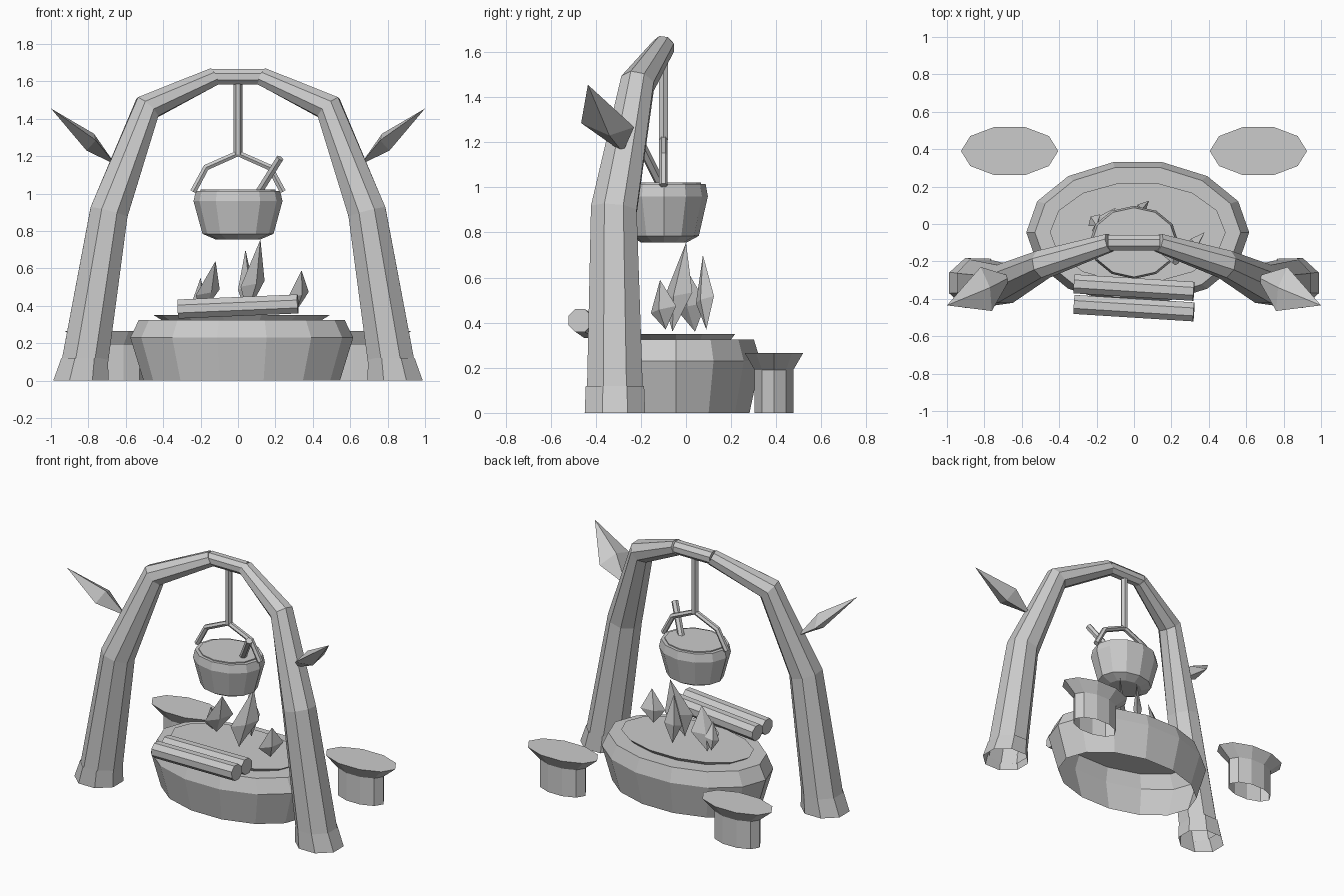
import bpy, bmesh, math
from mathutils import Vector

cube = bpy.data.objects.get("Cube")
if cube:
    bpy.data.objects.remove(cube, do_unlink=True)

GREY = (0.6, 0.6, 0.6, 1)
mat = bpy.data.materials.new("plain grey")
mat.use_nodes = True
mat.diffuse_color = GREY
mat.node_tree.nodes["Principled BSDF"].inputs["Base Color"].default_value = GREY


def finish(name, bm):
    bmesh.ops.recalc_face_normals(bm, faces=bm.faces)
    mesh = bpy.data.meshes.new(name)
    bm.to_mesh(mesh)
    bm.free()
    mesh.materials.append(mat)
    obj = bpy.data.objects.new(name, mesh)
    bpy.context.collection.objects.link(obj)
    return obj


def skin(name, rings, cap_start, cap_end):
    """Join rings of points into a shell."""
    bm = bmesh.new()
    loops = [[bm.verts.new(p) for p in ring] for ring in rings]
    n = len(loops[0])
    for a, b in zip(loops, loops[1:]):
        for i in range(n):
            j = (i + 1) % n
            bm.faces.new((a[i], a[j], b[j], b[i]))
    if cap_start:
        bm.faces.new(loops[0])
    if cap_end:
        bm.faces.new(loops[-1])
    return finish(name, bm)


def turned(name, centre, profile, sides, bottom=False, top=True):
    """Elliptical turned form; profile rows are x radius, y radius, height."""
    turn = [math.tau * i / sides for i in range(sides)]
    rings = [[(centre[0] + rx * math.cos(t), centre[1] + ry * math.sin(t), z)
              for t in turn] for rx, ry, z in profile]
    return skin(name, rings, bottom, top)


def tube(name, path, radii, sides, cap_start=True, cap_end=True):
    """Faceted tube with mitred bends."""
    pts = [Vector(p) for p in path]
    rings = []
    for k, p in enumerate(pts):
        into = (p - pts[max(k - 1, 0)]).normalized()
        out = (pts[min(k + 1, len(pts) - 1)] - p).normalized()
        along = (into + out).normalized()
        ref = Vector((0, 1, 0))
        side = along.cross(ref).normalized()
        up = side.cross(along)
        turn = [math.tau * (i + 0.5) / sides for i in range(sides)]
        rings.append([p + radii[k] * (side * math.cos(t) + up * math.sin(t))
                      for t in turn])
    return skin(name, rings, cap_start, cap_end)


def blade(name, tip, base, mids):
    """Pointed crystal: tip and base joined around four middle corners."""
    bm = bmesh.new()
    t, b = bm.verts.new(tip), bm.verts.new(base)
    ring = [bm.verts.new(m) for m in mids]
    for i in range(4):
        j = (i + 1) % 4
        bm.faces.new((t, ring[i], ring[j]))
        bm.faces.new((b, ring[j], ring[i]))
    return finish(name, bm)


# Hearth and its raised bed
HEARTH = (0.02, -0.045)
turned("hearth", HEARTH, [(0.525, 0.335, 0), (0.596, 0.385, 0.23),
                          (0.55, 0.355, 0.325)], 14)
turned("ember_bed", HEARTH, [(0.43, 0.25, 0.325), (0.47, 0.27, 0.35)], 14)

# Logs
for label, y in (("back", -0.34), ("front", -0.45)):
    tube(label + "_log", [(-0.32, y + 0.02, 0.383), (0.32, y - 0.02, 0.41)],
         [0.055, 0.055], 8)

# Flames, each wide along one diagonal and thin along the other
flames = [((0.12, 0, 0.755), (0.05, -0.06, 0.36), 0.08),
          ((0.04, 0.075, 0.7), (0.04, 0.09, 0.37), 0.05),
          ((0.34, -0.115, 0.59), (0.31, -0.09, 0.37), 0.07),
          ((-0.12, 0, 0.64), (-0.19, 0.04, 0.36), 0.08),
          ((-0.2, -0.01, 0.55), (-0.22, 0.04, 0.37), 0.04)]
for k, (tip, base, w) in enumerate(flames):
    tip, base = Vector(tip), Vector(base)
    mid = base.lerp(tip, 0.4)
    wide, thin = Vector((w, w, 0.02)) * 0.8, Vector((0.02, -0.02, 0))
    blade(f"flame_{k + 1}", tip, base, [mid + wide, mid + thin, mid - wide, mid - thin])

# Mirrored frame legs, feet, leaves and stools
for label, s in (("left", 1), ("right", -1)):
    path = [(0.825, -0.315, 0.06), (0.69, -0.32, 0.9),
            (0.485, -0.215, 1.46), (0.13, -0.1, 1.625)]
    tube(label + "_leg", [(s * x, y, z) for x, y, z in path],
         [0.135, 0.11, 0.08, 0.052], 8, cap_start=False)
    turn = [math.tau * (i + 0.5) / 8 for i in range(8)]
    skin(label + "_foot",
         [[(s * (x + rx * math.cos(t)), -0.315 + ry * math.sin(t), z) for t in turn]
          for x, rx, ry, z in ((0.84, 0.16, 0.145, 0), (0.82, 0.135, 0.14, 0.12))],
         False, False)
    corners = [(0.82, -0.23, 1.267), (0.77, -0.34, 1.32),
               (0.76, -0.465, 1.285), (0.81, -0.34, 1.23)]
    blade(label + "_leaf", (s, -0.435, 1.455), (s * 0.655, -0.28, 1.155),
          [(s * x, y, z) for x, y, z in corners])
    turned(label + "_stool", (s * 0.665, 0.39),
           [(0.17, 0.09, 0), (0.17, 0.09, 0.19), (0.26, 0.136, 0.265)], 10)

# Crossbar joining the legs
tube("crossbar", [(-0.14, -0.1, 1.625), (0.14, -0.1, 1.625)], [0.046, 0.046], 8)

# Pot with lid, handle, hanging rod and ladle
POT = (0, -0.098)
turned("pot", POT, [(0.12, 0.1, 0.755), (0.19, 0.155, 0.785),
                    (0.238, 0.195, 0.96), (0.225, 0.185, 1.015)], 12, bottom=True)
turned("soup", POT, [(0.2, 0.165, 1.01), (0.2, 0.165, 1.022)], 12)
tube("pot_handle", [(-0.24, -0.1, 1.01), (-0.17, -0.1, 1.14), (0, -0.1, 1.215),
                    (0.17, -0.1, 1.14), (0.24, -0.1, 1.01)], [0.019] * 5, 6)
rod = turned("hanging_rod", (0, -0.1), [(0.024, 0.024, 1.21), (0.024, 0.024, 1.6)],
             6, bottom=True)
tube("ladle", [(0.1, -0.1, 0.99), (0.225, -0.2, 1.19)], [0.022, 0.022], 6)
